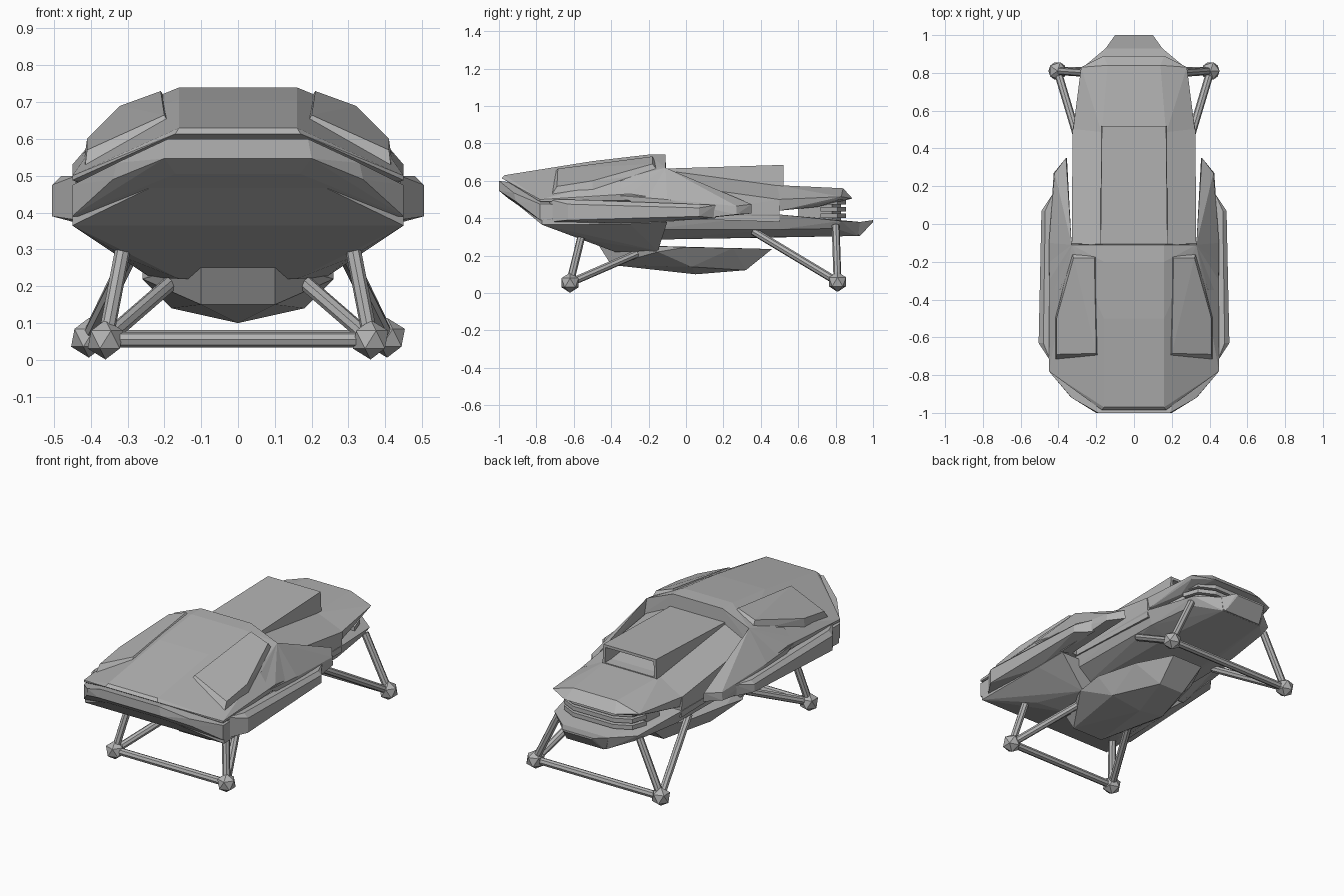
import bpy, bmesh
from mathutils import Vector

if "Cube" in bpy.data.objects:
    bpy.data.objects.remove(bpy.data.objects["Cube"])

grey = bpy.data.materials.new("hull_grey")
grey.use_nodes = True
grey.diffuse_color = (0.45, 0.45, 0.45, 1)
grey.node_tree.nodes["Principled BSDF"].inputs["Base Color"].default_value = (0.45, 0.45, 0.45, 1)


def finish(name, bm):
    bmesh.ops.recalc_face_normals(bm, faces=bm.faces)
    mesh = bpy.data.meshes.new(name)
    bm.to_mesh(mesh)
    bm.free()
    mesh.materials.append(grey)
    obj = bpy.data.objects.new(name, mesh)
    bpy.context.collection.objects.link(obj)
    return obj


def shell(name, points, sides=(1, -1)):
    """Faceted convex body; both sides at once makes one symmetric body."""
    bm = bmesh.new()
    for s in sides:
        for x, y, z in points:
            bm.verts.new((s * x, y, z))
    res = bmesh.ops.convex_hull(bm, input=bm.verts)
    junk = {e for e in res["geom_interior"] + res["geom_unused"] if isinstance(e, bmesh.types.BMVert)}
    bmesh.ops.delete(bm, geom=list(junk), context="VERTS")
    bmesh.ops.dissolve_limit(bm, angle_limit=0.02, verts=bm.verts, edges=bm.edges)
    return finish(name, bm)


def pair(name, points):
    shell("left_" + name, points, (1,))
    shell("right_" + name, points, (-1,))


def strut(name, a, b, radius=0.021):
    a, b = Vector(a), Vector(b)
    bm = bmesh.new()
    bmesh.ops.create_cone(bm, cap_ends=True, segments=8, radius1=radius, radius2=radius, depth=(b - a).length)
    turn = (b - a).to_track_quat("Z", "Y").to_matrix().to_4x4()
    turn.translation = (a + b) / 2
    bm.transform(turn)
    finish(name, bm)


# Cabin: roof plate, nose band and underside
shell("cabin_roof", [
    (.16, -.97, .63), (.17, -.985, .614), (.45, -.78, .5), (.45, -.78, .488),
    (.16, -.5, .705), (.16, -.2, .74), (.16, -.11, .74), (.33, -.11, .67),
    (.45, -.3, .53), (.44, -.1, .5), (.33, -.11, .45)])
shell("nose_band", [
    (.19, -1, .6), (.2, -1, .547), (.33, -.92, .535), (.34, -.91, .49),
    (.45, -.78, .475), (.45, -.78, .39), (.17, -.95, .505), (.45, -.1, .47), (.42, -.1, .4)])
shell("cabin_underside", [
    (.16, -.94, .505), (.45, -.77, .4), (.45, -.77, .365), (.1, -.48, .26),
    (.3, -.48, .275), (.44, -.3, .37), (.43, -.1, .38), (.3, -.11, .35),
    (.24, -.15, .225), (.16, -.38, .22)])

# Bulging canopies on either side of the roof
pair("canopy", [
    (.21, -.18, .73), (.32, -.18, .69), (.41, -.5, .6), (.41, -.69, .57), (.2, -.685, .665),
    (.18, -.715, .63), (.415, -.715, .53), (.42, -.5, .53), (.33, -.14, .64), (.19, -.16, .7)])

# Side fairings that trail past the cabin, with pontoons outside
pair("fairing", [
    (.33, -.11, .67), (.39, -.35, .6), (.45, -.35, .52), (.36, .35, .475), (.355, .35, .425),
    (.42, .27, .465), (.425, .27, .42), (.45, -.1, .5), (.44, -.1, .38), (.36, -.11, .4)])
pair("pontoon", [
    (.505, -.63, .39), (.505, -.63, .475), (.48, -.63, .5), (.44, -.73, .5), (.44, -.73, .38),
    (.49, .07, .41), (.49, .07, .455), (.47, .07, .475), (.43, .16, .47), (.42, .16, .4), (.43, -.3, .37)])

# Rear fuselage: upper deck, tail deck, recessed slats and lower body
shell("upper_deck", [
    (.18, -.15, .66), (.33, -.15, .59), (.33, -.15, .4), (.17, .5, .575),
    (.325, .5, .5), (.32, .5, .38)])
shell("tail_deck", [
    (.17, .48, .577), (.325, .48, .5), (.31, .5, .44), (.14, .84, .56),
    (.28, .83, .515), (.16, .89, .505), (.27, .82, .5), (.25, .7, .46)])
shell("lower_body", [
    (.2, -.2, .285), (.3, -.2, .34), (.33, -.2, .42), (.18, .5, .3), (.29, .5, .34),
    (.325, .5, .42), (.27, .83, .385), (.25, .8, .345), (.13, .92, .305), (.15, .93, .38)])
shell("tail_lip", [
    (.14, .93, .37), (.2, .86, .37), (.1, 1, .39), (.09, 1, .38), (.12, .93, .305), (.13, .85, .31)])
for i in range(3):
    z = .4 + .037 * i
    shell(f"tail_slat_{i + 1}", [
        (x, y, z + dz) for x, y in ((.25, .72), (.22, .81), (.13, .855)) for dz in (0, .024)])
shell("tail_core", [(x, y, z) for x, y in ((.25, .6), (.21, .78), (.12, .83)) for z in (.36, .5)])

# Raised duct with a hollow rear mouth
duct = shell("rear_duct", [
    (.177, -.12, .665), (.17, .52, .685), (.177, -.12, .56), (.175, .52, .565)])
bm = bmesh.new()
bm.from_mesh(duct.data)
mouth = max(bm.faces, key=lambda f: f.calc_center_median().y)
bmesh.ops.inset_region(bm, faces=[mouth], thickness=.022)
inner = bmesh.ops.extrude_face_region(bm, geom=[mouth])["geom"]
bmesh.ops.translate(bm, verts=[v for v in inner if isinstance(v, bmesh.types.BMVert)], vec=(0, -.15, 0))
bmesh.ops.delete(bm, geom=[mouth], context="FACES_ONLY")
bm.to_mesh(duct.data)
bm.free()

# Belly keel
shell("belly_keel", [
    (.1, -.4, .15), (.1, -.47, .26), (.26, -.15, .22), (0, .05, .1), (.18, .03, .14),
    (.08, .32, .122), (.26, 0, .245), (.2, .25, .24), (.1, .46, .235)])

# Landing frame: ball feet, splayed struts and cross bars
feet = {
    "front": ((.36, -.62, .055), ((.305, -.55, .34), (.17, -.24, .22))),
    "rear": ((.405, .81, .06), ((.26, .8, .36), (.27, .36, .33)))}
for end, (foot, tops) in feet.items():
    for side, s in (("left", 1), ("right", -1)):
        flip = lambda p: (s * p[0], p[1], p[2])
        bm = bmesh.new()
        bmesh.ops.create_icosphere(bm, subdivisions=1, radius=.054)
        bmesh.ops.translate(bm, verts=bm.verts, vec=flip(foot))
        finish(f"{end}_{side}_foot", bm)
        for i, top in enumerate(tops):
            strut(f"{end}_{side}_strut_{i + 1}", flip(foot), flip(top))
    strut(f"{end}_cross_bar", foot, (-foot[0], foot[1], foot[2]))
